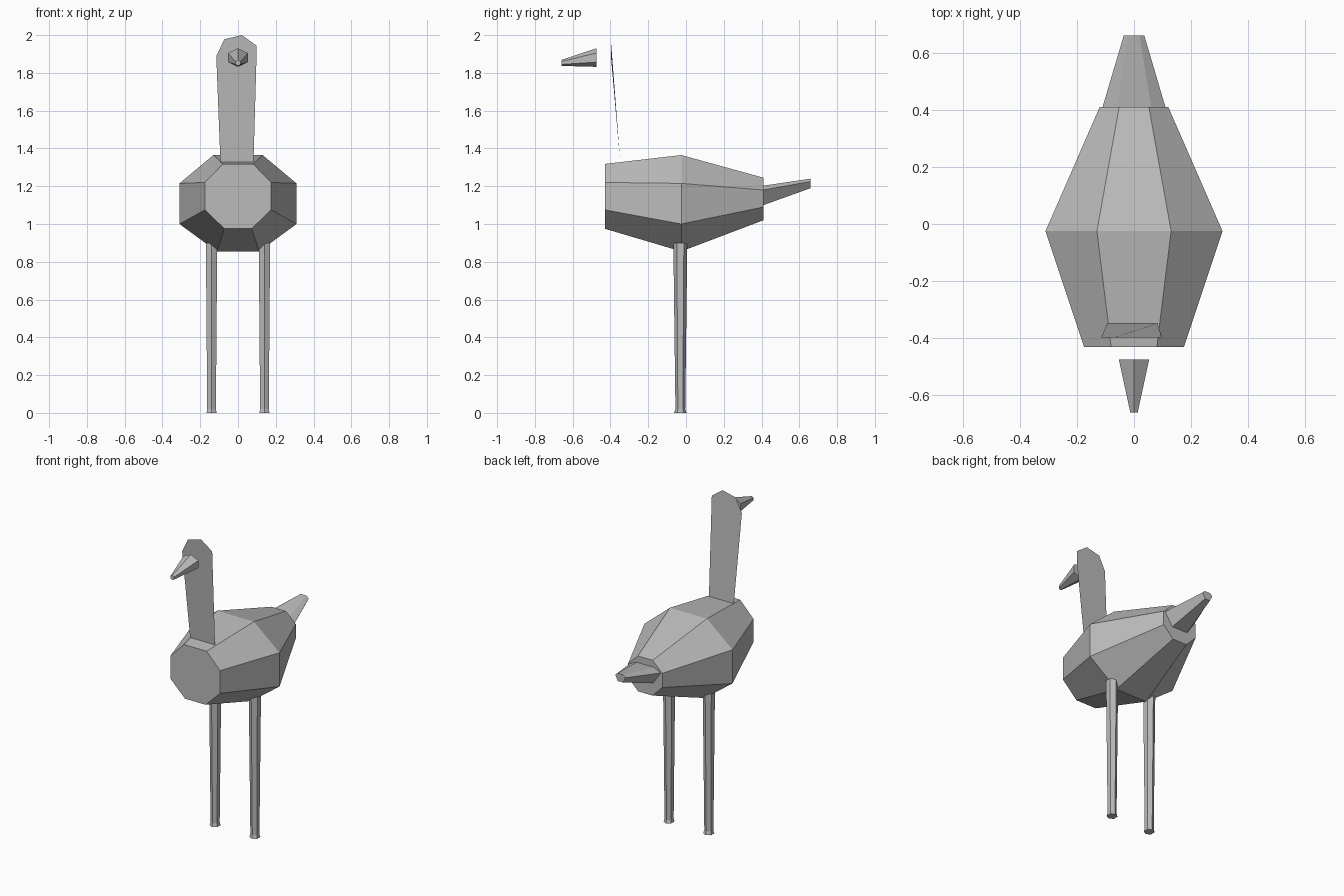
import bpy, bmesh
from math import cos, sin, tau

cube = bpy.data.objects.get("Cube")
if cube:
    bpy.data.objects.remove(cube, do_unlink=True)

grey = bpy.data.materials.new("plain_grey")
grey.use_nodes = True
COLOUR = (0.5, 0.5, 0.5, 1)
grey.diffuse_color = COLOUR
grey.node_tree.nodes["Principled BSDF"].inputs["Base Color"].default_value = COLOUR


def finish(name, bm):
    """Turn a bmesh into a flat-shaded object."""
    bmesh.ops.recalc_face_normals(bm, faces=bm.faces)
    mesh = bpy.data.meshes.new(name)
    bm.to_mesh(mesh)
    bm.free()
    mesh.materials.append(grey)
    obj = bpy.data.objects.new(name, mesh)
    bpy.context.collection.objects.link(obj)
    return obj


def loft(name, rings):
    """Skin equal-length rings of points and cap both ends."""
    bm = bmesh.new()
    rows = [[bm.verts.new(p) for p in ring] for ring in rings]
    for a, b in zip(rows, rows[1:]):
        for i in range(len(a)):
            j = (i + 1) % len(a)
            bm.faces.new((a[i], a[j], b[j], b[i]))
    bm.faces.new(rows[0])
    bm.faces.new(rows[-1])
    return finish(name, bm)


def mirrored_ring(y, half):
    """Cross-section at y from its +x half, listed top to bottom."""
    right = [(x, y, z) for x, z in half]
    left = [(-x, y, z) for x, z in reversed(half) if x > 0]
    return right + left


# Body: three octagonal sections
loft("body", [
    mirrored_ring(-0.43, [(0.08, 1.318), (0.175, 1.22), (0.175, 1.075), (0.072, 0.975)]),
    mirrored_ring(-0.025, [(0.13, 1.365), (0.31, 1.215), (0.31, 1.0), (0.112, 0.855)]),
    mirrored_ring(0.41, [(0.052, 1.245), (0.12, 1.18), (0.12, 1.09), (0.05, 1.02)]),
])

# Tail: flattened hexagonal taper
loft("tail", [
    mirrored_ring(0.41, [(0.06, 1.203), (0.11, 1.18), (0.055, 1.10)]),
    mirrored_ring(0.66, [(0.02, 1.24), (0.036, 1.225), (0.018, 1.19)]),
])

# Beak: hexagonal taper, set ahead of the head
loft("beak", [
    mirrored_ring(-0.475, [(0, 1.93), (0.053, 1.905), (0.053, 1.857), (0, 1.832)]),
    mirrored_ring(-0.66, [(0, 1.868), (0.013, 1.86), (0.013, 1.845), (0, 1.837)]),
])

# Neck and head: one thin leaning sheet
bm = bmesh.new()
outline = [(-0.093, 1.325), (0.082, 1.325), (0.097, 1.85), (0.097, 1.945),
           (0.02, 2.0), (-0.072, 1.978), (-0.115, 1.89)]
bm.faces.new([bm.verts.new((x, max(-0.398, -0.348 - (z - 1.325) * 0.088), z))
              for x, z in outline])
finish("neck_and_head", bm)

# Legs: slim hexagonal posts with a slight flare at the foot
LEG_LEVELS = [(0, 0.027, 0.033), (0.02, 0.023, 0.026), (0.9, 0.03, 0.037)]
for name, side in (("left_leg", 1), ("right_leg", -1)):
    loft(name, [[(side * 0.14 + rx / cos(tau / 12) * cos(tau * (k + 0.5) / 6),
                  -0.03 + ry * sin(tau * (k + 0.5) / 6), z) for k in range(6)]
                for z, rx, ry in LEG_LEVELS])
